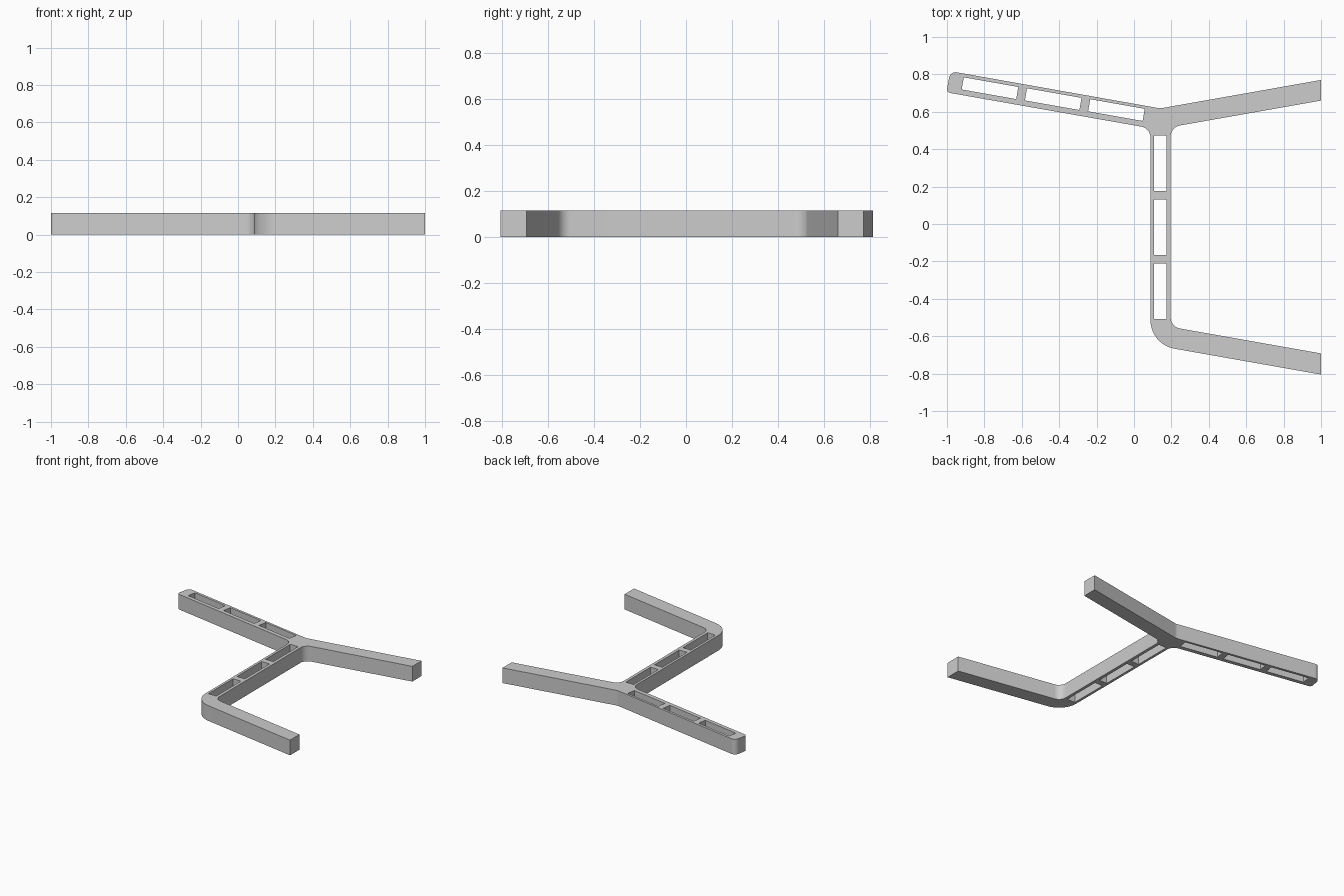
import bpy, bmesh, math
from mathutils import Vector, Matrix

HEIGHT = 0.115
TILT = math.radians(10)

cube = bpy.data.objects.get("Cube")
if cube:
    bpy.data.objects.remove(cube, do_unlink=True)

grey = bpy.data.materials.new("light grey")
grey.use_nodes = True
colour = (0.604, 0.604, 0.604, 1)
grey.diffuse_color = colour
grey.node_tree.nodes["Principled BSDF"].inputs["Base Color"].default_value = colour


def rounded(corners, steps=12):
    """Outline through (x, y, radius) corners, with an arc at each radius."""
    pts = [Vector(c[:2]) for c in corners]
    result = []
    for i, p in enumerate(pts):
        r = corners[i][2]
        if r == 0:
            result.append(p)
            continue
        a = (pts[i - 1] - p).normalized()
        b = (pts[(i + 1) % len(pts)] - p).normalized()
        half = a.angle(b) / 2
        t = r / math.tan(half)
        centre = p + (a + b).normalized() * r / math.sin(half)
        start, end = p + a * t - centre, p + b * t - centre
        for k in range(steps + 1):
            f = k / steps
            result.append(centre + start.lerp(end, f).normalized() * r)
    return result


def slot(x, y, angle, length=0.296, width=0.066):
    """Rectangular opening centred on (x, y), long side turned by angle."""
    along = Vector((math.cos(angle), math.sin(angle))) * length / 2
    across = Vector((-math.sin(angle), math.cos(angle))) * width / 2
    return [Vector((x, y)) + along * sx + across * sy
            for sx, sy in ((-1, -1), (1, -1), (1, 1), (-1, 1))]


# Outer outline: upper arms, stem, lower arm
outline = rounded([
    (1, 0.77, 0), (0.14, 0.618, 0.06),
    (-0.982, 0.817, 0.035), (-1.003, 0.704, 0.02),
    (0.088, 0.512, 0.06), (0.088, -0.644, 0.155),
    (1, -0.805, 0), (1, -0.692, 0),
    (0.196, -0.55, 0.06), (0.196, 0.518, 0.06),
    (1, 0.66, 0)])

# Three openings in the stem and three in the left-hand arm
loops = [outline]
for i in range(3):
    loops.append(slot(0.14, 0.325 - 0.342 * i, math.pi / 2))
    loops.append(slot(-0.77 + 0.338 * i, 0.726 - 0.0585 * i, -TILT))

# Filled profile extruded to the full height
curve = bpy.data.curves.new("branched_frame", "CURVE")
curve.dimensions = "2D"
curve.fill_mode = "BOTH"
curve.extrude = HEIGHT / 2
for loop in loops:
    spline = curve.splines.new("POLY")
    spline.points.add(len(loop) - 1)
    for point, p in zip(spline.points, loop):
        point.co = (p.x, p.y, 0, 1)
    spline.use_cyclic_u = True
frame = bpy.data.objects.new("branched_frame", curve)
bpy.context.collection.objects.link(frame)

bpy.ops.object.select_all(action="DESELECT")
frame.select_set(True)
bpy.context.view_layer.objects.active = frame
bpy.ops.object.convert(target="MESH")
frame = bpy.context.object

# Weld caps to walls and stand the frame on the ground
bm = bmesh.new()
bm.from_mesh(frame.data)
bmesh.ops.remove_doubles(bm, verts=bm.verts, dist=0.0002)
bmesh.ops.recalc_face_normals(bm, faces=bm.faces)
bmesh.ops.translate(bm, verts=bm.verts, vec=Vector((0, 0, HEIGHT / 2)))
bm.to_mesh(frame.data)
bm.free()

frame.data.materials.clear()
frame.data.materials.append(grey)
bpy.ops.object.shade_smooth_by_angle(angle=math.radians(30))
